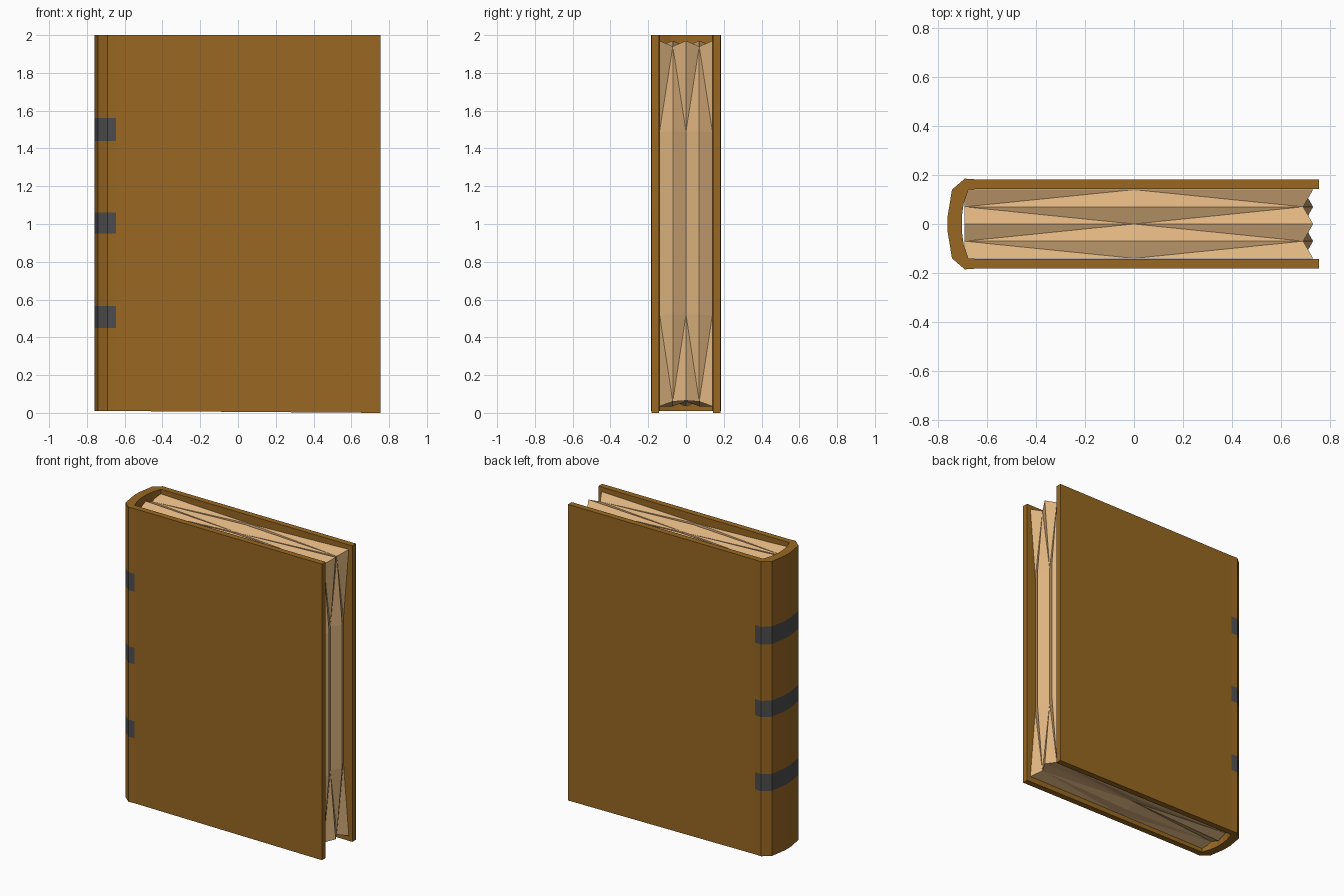
import bpy, bmesh

if "Cube" in bpy.data.objects:
    bpy.data.objects.remove(bpy.data.objects["Cube"])


def material(name, rgb):
    m = bpy.data.materials.new(name)
    m.diffuse_color = (*rgb, 1)
    m.use_nodes = True
    m.node_tree.nodes["Principled BSDF"].inputs["Base Color"].default_value = m.diffuse_color
    return m


leather = material("brown_leather", (0.32, 0.138, 0.016))
band = material("dark_grey_band", (0.075, 0.075, 0.08))
paper = material("cream_paper", (0.74, 0.46, 0.215))


def finish(bm, name, mats):
    bmesh.ops.recalc_face_normals(bm, faces=bm.faces)
    me = bpy.data.meshes.new(name)
    bm.to_mesh(me)
    bm.free()
    for m in mats:
        me.materials.append(m)
    ob = bpy.data.objects.new(name, me)
    bpy.context.collection.objects.link(ob)
    return ob


# Cover: U-shaped section lofted through levels, spine bands cut in as faces
half_out = [(0.755, -0.182), (-0.645, -0.182), (-0.69, -0.185), (-0.742, -0.14), (-0.76, -0.03)]
half_in = [(0.755, -0.142), (-0.645, -0.142), (-0.675, -0.14), (-0.695, -0.08), (-0.702, -0.03)]


def mirrored(half):
    return half + [(x, -y) for x, y in reversed(half)]


outer, inner = mirrored(half_out), mirrored(half_in)
n = len(outer)
levels = [0.01, 0.45, 0.565, 0.95, 1.06, 1.44, 1.56, 2.0]
bm = bmesh.new()


def ring(pts, z):
    # the fore edge of the boards reaches slightly lower than the spine
    return [bm.verts.new((x, y, 0.0 if z == 0.01 and x > 0.7 else z)) for x, y in pts]


out_rings = [ring(outer, z) for z in levels]
in_rings = [ring(inner, z) for z in levels]
for k in range(len(levels) - 1):
    for i in range(n - 1):
        f = bm.faces.new((out_rings[k][i], out_rings[k][i + 1],
                          out_rings[k + 1][i + 1], out_rings[k + 1][i]))
        if k % 2 == 1 and 1 <= i <= n - 3:
            f.material_index = 1
        bm.faces.new((in_rings[k][i], in_rings[k + 1][i],
                      in_rings[k + 1][i + 1], in_rings[k][i + 1]))
    for i in (0, n - 1):
        bm.faces.new((out_rings[k][i], out_rings[k + 1][i], in_rings[k + 1][i], in_rings[k][i]))
for k in (0, -1):
    for i in range(n - 1):
        bm.faces.new((out_rings[k][i], out_rings[k][i + 1], in_rings[k][i + 1], in_rings[k][i]))
finish(bm, "book_cover", [leather, band])

# Page block: coarse lattice box with alternating ridges and dips
X, Y, Z = (-0.69, 0.0, 0.73), (-0.14, -0.07, 0.0, 0.07, 0.14), (0.035, 0.52, 1.49, 1.97)
bm = bmesh.new()
verts = {}


def recessed(i, j, k):
    middle = i == 1 or k in (1, 2)
    return (j % 2 == 0) if middle else (j % 2 == 1)


def vert(p):
    if p not in verts:
        i, j, k = p
        x, y, z = X[i], Y[j], Z[k]
        if recessed(i, j, k):
            if i == 2:
                x -= 0.04
            if k in (0, 3) and j not in (0, 4):
                z += 0.025 if k == 0 else -0.03
            elif k == 3 and i == 1:
                z -= 0.025
        if k == 0 and i == 2 and j == 2:
            z += 0.03
        verts[p] = bm.verts.new((x, y, z))
    return verts[p]


def quad(a, b, c, d):
    # crease each quad along its recessed diagonal
    if recessed(*a) and recessed(*c):
        tris = ((a, b, c), (a, c, d))
    else:
        tris = ((a, b, d), (b, c, d))
    for t in tris:
        bm.faces.new([vert(p) for p in t])


for j in range(4):
    for k in (0, 3):
        for i in range(2):
            quad((i, j, k), (i + 1, j, k), (i + 1, j + 1, k), (i, j + 1, k))
    for i in (0, 2):
        for k in range(3):
            quad((i, j, k), (i, j + 1, k), (i, j + 1, k + 1), (i, j, k + 1))
for j in (0, 4):
    for i in range(2):
        for k in range(3):
            quad((i, j, k), (i + 1, j, k), (i + 1, j, k + 1), (i, j, k + 1))
finish(bm, "page_block", [paper])
